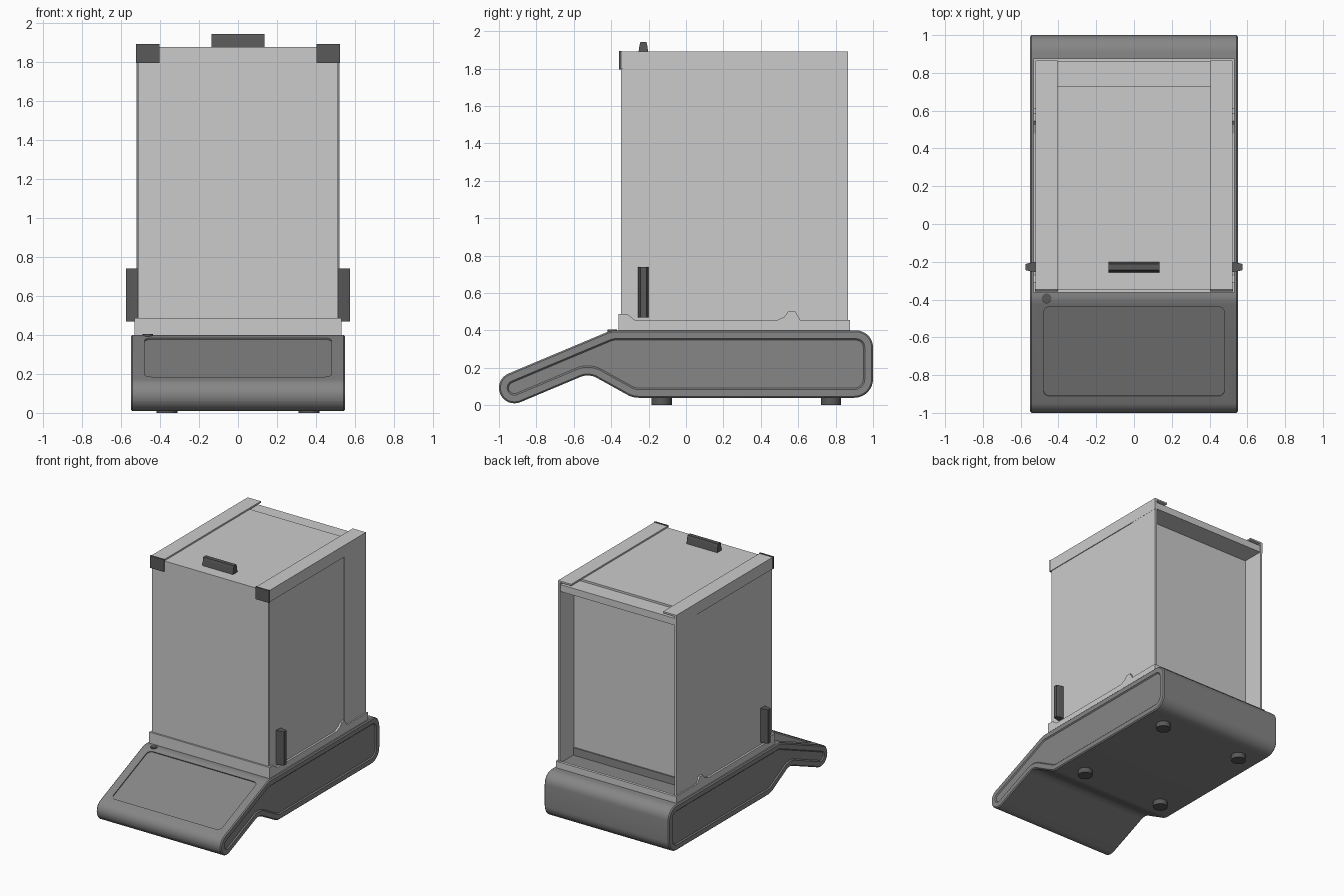
import bpy, bmesh, math
from mathutils import Vector, Matrix

if "Cube" in bpy.data.objects:
    bpy.data.objects.remove(bpy.data.objects["Cube"])


def material(name, v):
    m = bpy.data.materials.new(name)
    m.diffuse_color = (v, v, v, 1)
    m.use_nodes = True
    m.node_tree.nodes["Principled BSDF"].inputs["Base Color"].default_value = m.diffuse_color
    return m


BODY = material("body_grey", 0.24)
DARK = material("dark_grey", 0.1)


def rounded(corners, seg=8):
    """Round each (a, b, radius) corner of a polygon with a true arc."""
    out = []
    n = len(corners)
    for i, (a, b, r) in enumerate(corners):
        p = Vector((a, b))
        if r == 0:
            out.append(p)
            continue
        u = (Vector(corners[i - 1][:2]) - p).normalized()
        v = (Vector(corners[(i + 1) % n][:2]) - p).normalized()
        half = u.angle(v) / 2
        c = p + (u + v).normalized() * (r / math.sin(half))
        t = r / math.tan(half)
        s, e = p + u * t - c, p + v * t - c
        sweep = s.angle_signed(e)
        for k in range(seg + 1):
            out.append(c + Matrix.Rotation(-sweep * k / seg, 2) @ s)
    return out


def finish(name, bm, mat=None):
    bmesh.ops.recalc_face_normals(bm, faces=bm.faces)
    me = bpy.data.meshes.new(name)
    bm.to_mesh(me)
    bm.free()
    ob = bpy.data.objects.new(name, me)
    bpy.context.collection.objects.link(ob)
    if mat:
        me.materials.append(mat)
    return ob


def smooth(ob):
    bpy.ops.object.select_all(action='DESELECT')
    ob.select_set(True)
    bpy.context.view_layer.objects.active = ob
    bpy.ops.object.shade_smooth_by_angle(angle=math.radians(30))


def prism(pts, lo, hi, axis):
    """Extrude a 2D outline along x (points are y,z) or z (points are x,y)."""
    bm = bmesh.new()
    put = (lambda p, h: (h, p[0], p[1])) if axis == 'x' else (lambda p, h: (p[0], p[1], h))
    rings = [[bm.verts.new(put(p, h)) for p in pts] for h in (lo, hi)]
    caps = [bm.faces.new(r) for r in rings]
    n = len(pts)
    for i in range(n):
        j = (i + 1) % n
        bm.faces.new((rings[0][i], rings[0][j], rings[1][j], rings[1][i]))
    bmesh.ops.recalc_face_normals(bm, faces=bm.faces)
    return bm, caps


def box(name, x, y, z, mat=None):
    bm, _ = prism([(x[0], y[0]), (x[1], y[0]), (x[1], y[1]), (x[0], y[1])], z[0], z[1], 'z')
    return finish(name, bm, mat)


def pair(name, x, y, z, mat=None):
    """Box on the right plus its mirror image on the left."""
    box("right_" + name, x, y, z, mat)
    box("left_" + name, (-x[1], -x[0]), y, z, mat)


def cylinder(name, x, y, r, z, mat):
    bm, _ = prism([(x + r * math.cos(a * math.tau / 32), y + r * math.sin(a * math.tau / 32))
                   for a in range(32)], z[0], z[1], 'z')
    ob = finish(name, bm, mat)
    smooth(ob)
    return ob


# Base housing: side profile with chamfered rim and recessed cheek panels
profile = rounded([(-1.0256, 0.1375, 0.0825), (-0.9614, -0.0155, 0.0825),
                   (-0.52, 0.17, 0.1), (-0.285, 0.04, 0.12),
                   (1.0, 0.04, 0.1), (1.0, 0.4, 0.09), (-0.401, 0.4, 0.12)])
bm, caps = prism(profile, -0.542, 0.542, 'x')
for thick, depth in ((0.008, 0.008), (0.036, 0.0), (0.008, -0.008)):
    bmesh.ops.inset_individual(bm, faces=caps, thickness=thick, depth=depth)
base = finish("base_housing", bm, BODY)

# Recessed display on the sloped front
tilt = math.atan2(0.387, 0.922)
rect = rounded([(sx * 0.48, sy * 0.257, 0.035)
                for sx, sy in ((-1, -1), (1, -1), (1, 1), (-1, 1))], 5)
bm, _ = prism(rect, -0.008, 0.05, 'z')
cutter = finish("display_cutter", bm, BODY)
cutter.matrix_world = Matrix.Translation((0, -0.675, 0.285)) @ Matrix.Rotation(tilt, 4, 'X')
cutter.hide_render = True
bpy.context.view_layer.update()
mod = base.modifiers.new("display_recess", 'BOOLEAN')
mod.operation, mod.object, mod.solver = 'DIFFERENCE', cutter, 'EXACT'
bpy.context.view_layer.objects.active = base
bpy.ops.object.modifier_apply(modifier=mod.name)
bpy.data.objects.remove(cutter)
smooth(base)

# Feet and level indicator
for x in (-0.365, 0.365):
    for y in (-0.13, 0.775):
        cylinder("foot", x, y, 0.054, (0, 0.06), DARK)
cylinder("level_indicator", -0.463, -0.394, 0.026, (0.37, 0.404), DARK)

# Chamber floor, front sill and shaped side sills
box("chamber_floor", (-0.52, 0.52), (-0.345, 0.872), (0.395, 0.44), BODY)
box("front_sill", (-0.53, 0.53), (-0.362, -0.335), (0.395, 0.488))
box("rear_sill", (-0.53, 0.53), (0.855, 0.877), (0.395, 0.452))
sill = [(-0.362, 0.395), (-0.362, 0.484), (-0.31, 0.484), (-0.27, 0.452), (0.48, 0.452),
        (0.525, 0.472), (0.545, 0.5), (0.585, 0.5), (0.612, 0.455), (0.877, 0.455), (0.877, 0.395)]
for side, lo, hi in (("right", 0.512, 0.531), ("left", -0.531, -0.512)):
    bm, _ = prism(sill, lo, hi, 'x')
    finish(side + "_sill", bm)

# Glass panels
box("front_glass", (-0.512, 0.512), (-0.348, -0.335), (0.48, 1.878))
pair("door_glass", (0.504, 0.515), (-0.338, 0.61), (0.44, 1.81))
box("roof_glass", (-0.5, 0.5), (-0.348, 0.73), (1.862, 1.878))

# Rear frame around the recessed back panel
box("back_panel", (-0.505, 0.505), (0.68, 0.69), (0.43, 1.86))
box("back_panel_foot", (-0.505, 0.505), (0.66, 0.7), (0.43, 0.5), BODY)
box("rear_top_bar", (-0.505, 0.505), (0.685, 0.862), (1.805, 1.86))
pair("rear_column", (0.503, 0.52), (0.6, 0.865), (0.42, 1.885))

# Top rails: angle section with dark front caps
pair("rail_top", (0.405, 0.521), (-0.35, 0.866), (1.877, 1.89))
pair("rail_side", (0.51, 0.521), (-0.35, 0.866), (1.797, 1.89))
pair("rail_cap", (0.403, 0.523), (-0.358, -0.345), (1.795, 1.893), DARK)


# Tapered handles: a bar whose outer edge is narrower than its foot
def handle(name, length, height, matrix):
    bm, _ = prism([(-0.028, 0), (0.028, 0), (0.021, height * 0.7), (0.016, height),
                   (-0.016, height), (-0.021, height * 0.7)], -length / 2, length / 2, 'x')
    bm.transform(matrix)
    finish(name, bm, DARK)


handle("roof_handle", 0.27, 0.068, Matrix.Translation((0, -0.228, 1.875)))
for side, s in (("right", 1), ("left", -1)):
    handle(side + "_door_handle", 0.27, 0.062,
           Matrix.Translation((s * 0.513, -0.228, 0.605)) @ Matrix.Rotation(s * math.pi / 2, 4, 'Y'))
